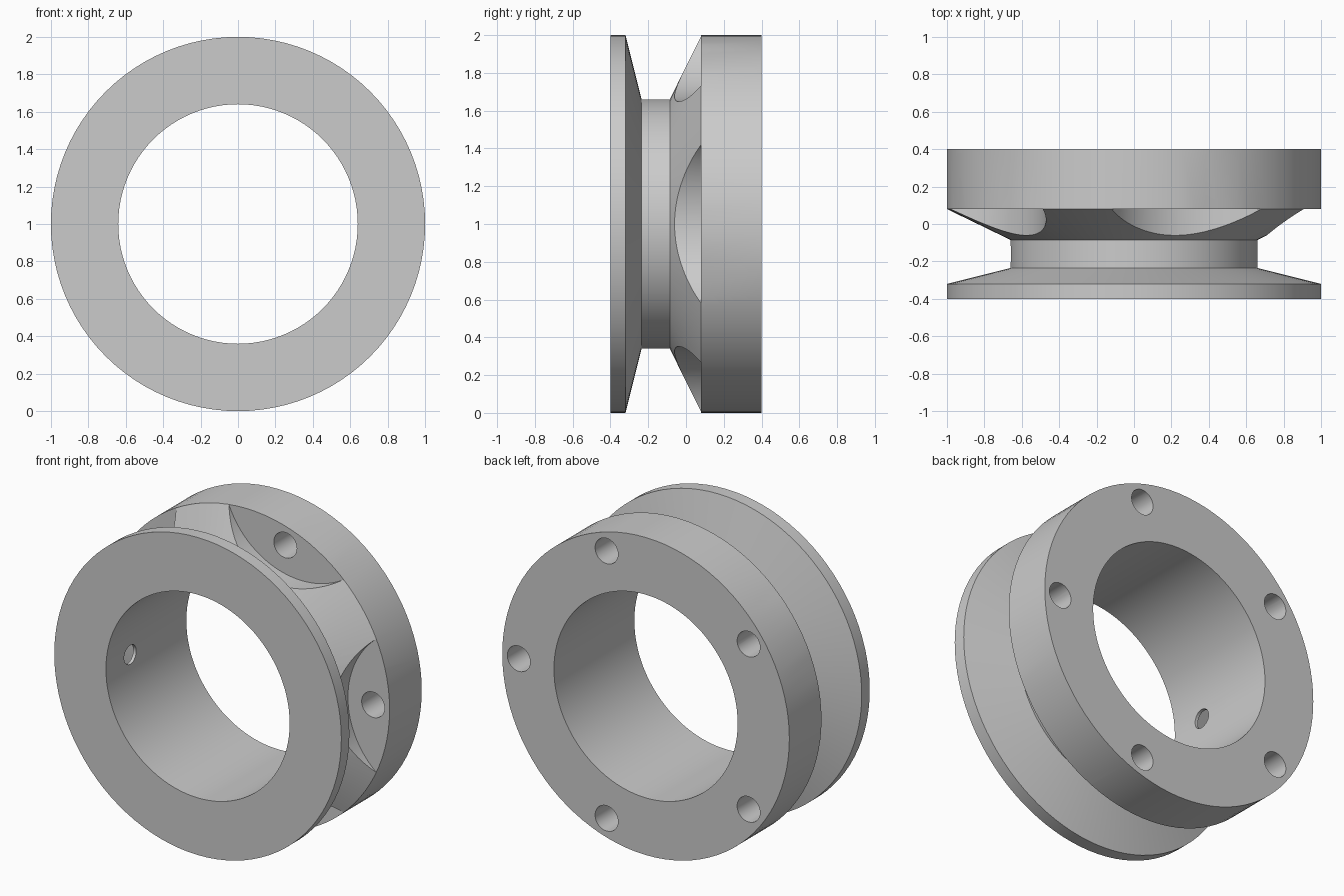
import bpy, bmesh
from math import cos, sin, pi, radians
from mathutils import Matrix, Vector

if "Cube" in bpy.data.objects:
    bpy.data.objects.remove(bpy.data.objects["Cube"])

SIDES = 96
CENTRE = Vector((0, 0, 1))

metal = bpy.data.materials.new("plain grey")
metal.use_nodes = True
grey = (0.6, 0.6, 0.6, 1)
metal.diffuse_color = grey
metal.node_tree.nodes["Principled BSDF"].inputs["Base Color"].default_value = grey


def add_object(name, bm):
    bmesh.ops.recalc_face_normals(bm, faces=bm.faces)
    mesh = bpy.data.meshes.new(name)
    bm.to_mesh(mesh)
    bm.free()
    mesh.materials.append(metal)
    obj = bpy.data.objects.new(name, mesh)
    bpy.context.collection.objects.link(obj)
    return obj


def lathe(name, profile):
    """Revolve a closed (radius, y) profile around the y axis."""
    bm = bmesh.new()
    rings = []
    for i in range(SIDES):
        a = 2 * pi * i / SIDES
        rings.append([bm.verts.new((r * cos(a), y, 1 + r * sin(a))) for r, y in profile])
    n = len(profile)
    for i in range(SIDES):
        here, after = rings[i], rings[(i + 1) % SIDES]
        for j in range(n):
            k = (j + 1) % n
            bm.faces.new((here[j], here[k], after[k], after[j]))
    return add_object(name, bm)


def add_cylinder(bm, start, end, radius, sides):
    axis = end - start
    turn = axis.to_track_quat("Z", "Y").to_matrix().to_4x4()
    bmesh.ops.create_cone(bm, cap_ends=True, segments=sides, radius1=radius, radius2=radius,
                          depth=axis.length, matrix=Matrix.Translation((start + end) / 2) @ turn)


def cut(target, name, bm):
    cutter = add_object(name, bm)
    cutter.hide_render = True
    cutter.hide_set(True)
    mod = target.modifiers.new(name, "BOOLEAN")
    mod.operation = "DIFFERENCE"
    mod.solver = "EXACT"
    mod.object = cutter
    bpy.context.view_layer.objects.active = target
    bpy.ops.object.modifier_apply(modifier=name)
    bpy.data.objects.remove(cutter)


# Grooved ring: thin front flange, groove, cone and thick rear flange
ring = lathe("grooved_ring", [
    (0.64, -0.4), (1, -0.4), (1, -0.32), (0.66, -0.235),
    (0.66, -0.085), (1, 0.08), (1, 0.4), (0.64, 0.4)])
ring.select_set(True)

# Five curved pockets in the cone, each with a bolt hole through the rear flange
pockets, holes = bmesh.new(), bmesh.new()
for i in range(5):
    a = radians(72 * i)
    out = Vector((cos(a), 0, sin(a)))
    for bm, reach, radius, y0, y1, sides in (
            (pockets, 1.256, 0.546, -0.16, 0.08, 128),
            (holes, 0.885, 0.08, 0, 0.5, 32)):
        base = CENTRE + out * reach
        add_cylinder(bm, base + Vector((0, y0, 0)), base + Vector((0, y1, 0)), radius, sides)
cut(ring, "pocket_cutter", pockets)
cut(ring, "bolt_hole_cutter", holes)

# Small radial hole from the groove into the bore
radial = bmesh.new()
add_cylinder(radial, Vector((-0.8, -0.16, 1)), Vector((-0.5, -0.16, 1)), 0.06, 32)
cut(ring, "radial_hole_cutter", radial)

bpy.ops.object.select_all(action="DESELECT")
ring.select_set(True)
bpy.context.view_layer.objects.active = ring
bpy.ops.object.shade_smooth_by_angle(angle=radians(20))
